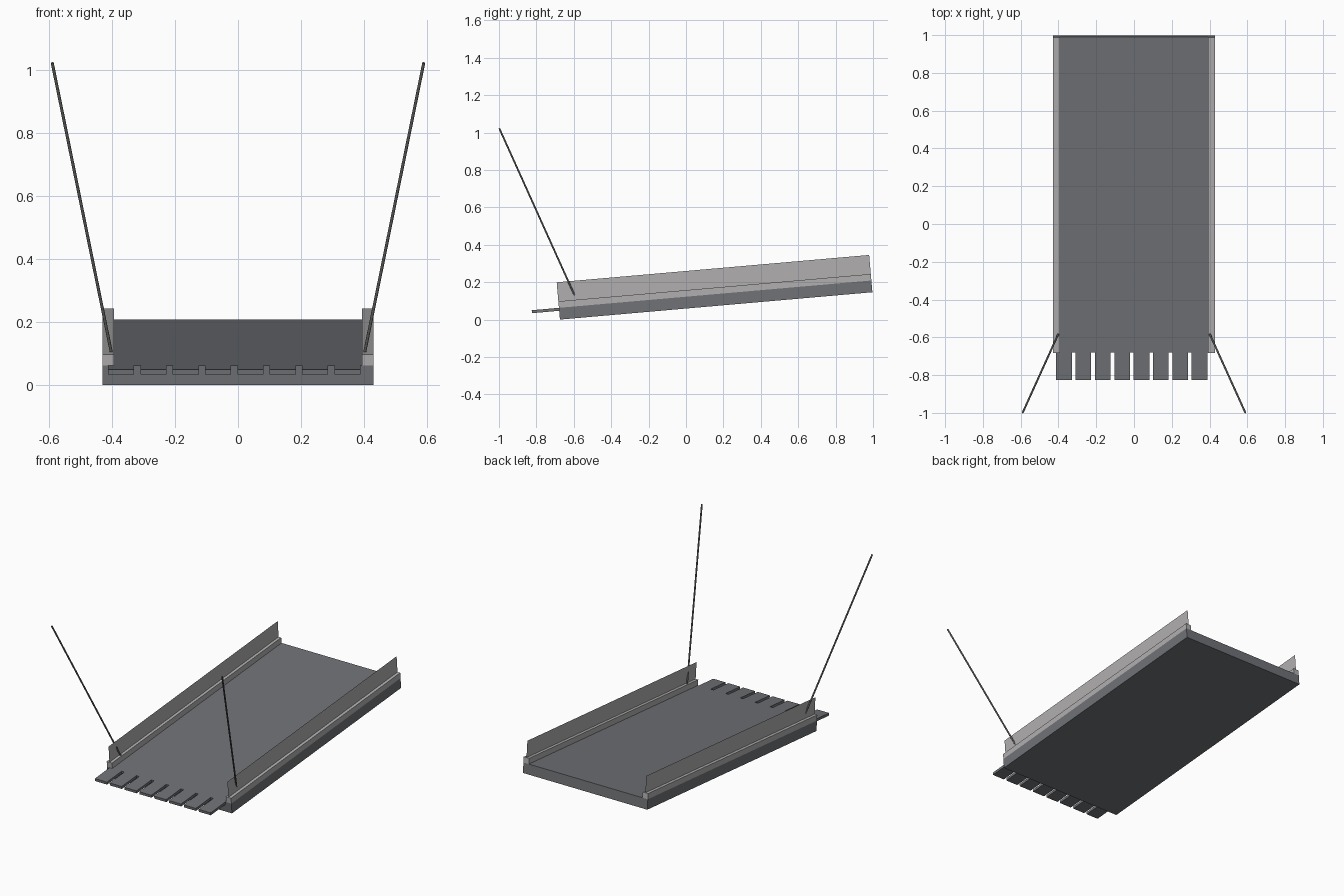
import bpy, math
from mathutils import Vector, Matrix

if "Cube" in bpy.data.objects:
    bpy.data.objects.remove(bpy.data.objects["Cube"])


def material(name, rgb):
    m = bpy.data.materials.new(name)
    m.diffuse_color = (*rgb, 1)
    m.use_nodes = True
    m.node_tree.nodes["Principled BSDF"].inputs["Base Color"].default_value = m.diffuse_color
    return m


DECK = material("slate grey", (0.16, 0.168, 0.18))
RAIL = material("light grey", (0.44, 0.43, 0.43))
ROD = material("dark grey", (0.13, 0.13, 0.125))

# Ramp frame: origin at the lower front edge, y runs up the slope
LENGTH = 1.677
RAMP = Matrix.Translation((0, -0.674, 0)) @ Matrix.Rotation(math.radians(5), 4, 'X')


def mesh(name, verts, faces, mat):
    me = bpy.data.meshes.new(name)
    me.from_pydata([RAMP @ Vector(v) for v in verts], [], faces)
    me.materials.append(mat)
    ob = bpy.data.objects.new(name, me)
    bpy.context.collection.objects.link(ob)


def box(name, x, y, z, mat):
    verts = [(a, b, c) for a in x for b in y for c in z]
    faces = [(0, 1, 3, 2), (4, 6, 7, 5), (0, 4, 5, 1),
             (2, 3, 7, 6), (0, 2, 6, 4), (1, 5, 7, 3)]
    mesh(name, verts, faces, mat)


# Sloping deck
box("ramp_deck", (-0.43, 0.43), (0, LENGTH), (0, 0.063), DECK)

# Lip fingers at the front
for i in range(8):
    x = -0.412 + i * 0.1025
    box("lip_finger", (x, x + 0.083), (-0.146, 0), (0.047, 0.063), DECK)

for side in (-1, 1):
    # Curb along the deck edge
    box("curb", sorted((side * 0.393, side * 0.43)), (0, LENGTH), (0.063, 0.098), RAIL)
    # Thin upright guard sheet on the curb
    x = side * 0.411
    mesh("guard_sheet", [(x, 0, 0.098), (x, LENGTH, 0.098),
                         (x, LENGTH, 0.2), (x, 0, 0.2)], [(0, 1, 2, 3)], RAIL)
    # Slanted lifting rod
    a = Vector((side * 0.402, -0.585, 0.106))
    b = Vector((side * 0.589, -0.998, 1.022))
    bpy.ops.mesh.primitive_cylinder_add(vertices=8, radius=0.005, depth=(b - a).length,
                                        location=(a + b) / 2)
    rod = bpy.context.object
    rod.name = "lifting_rod"
    rod.rotation_euler = (b - a).to_track_quat('Z', 'Y').to_euler()
    rod.data.materials.append(ROD)
    bpy.ops.object.shade_smooth_by_angle(angle=math.radians(50))
